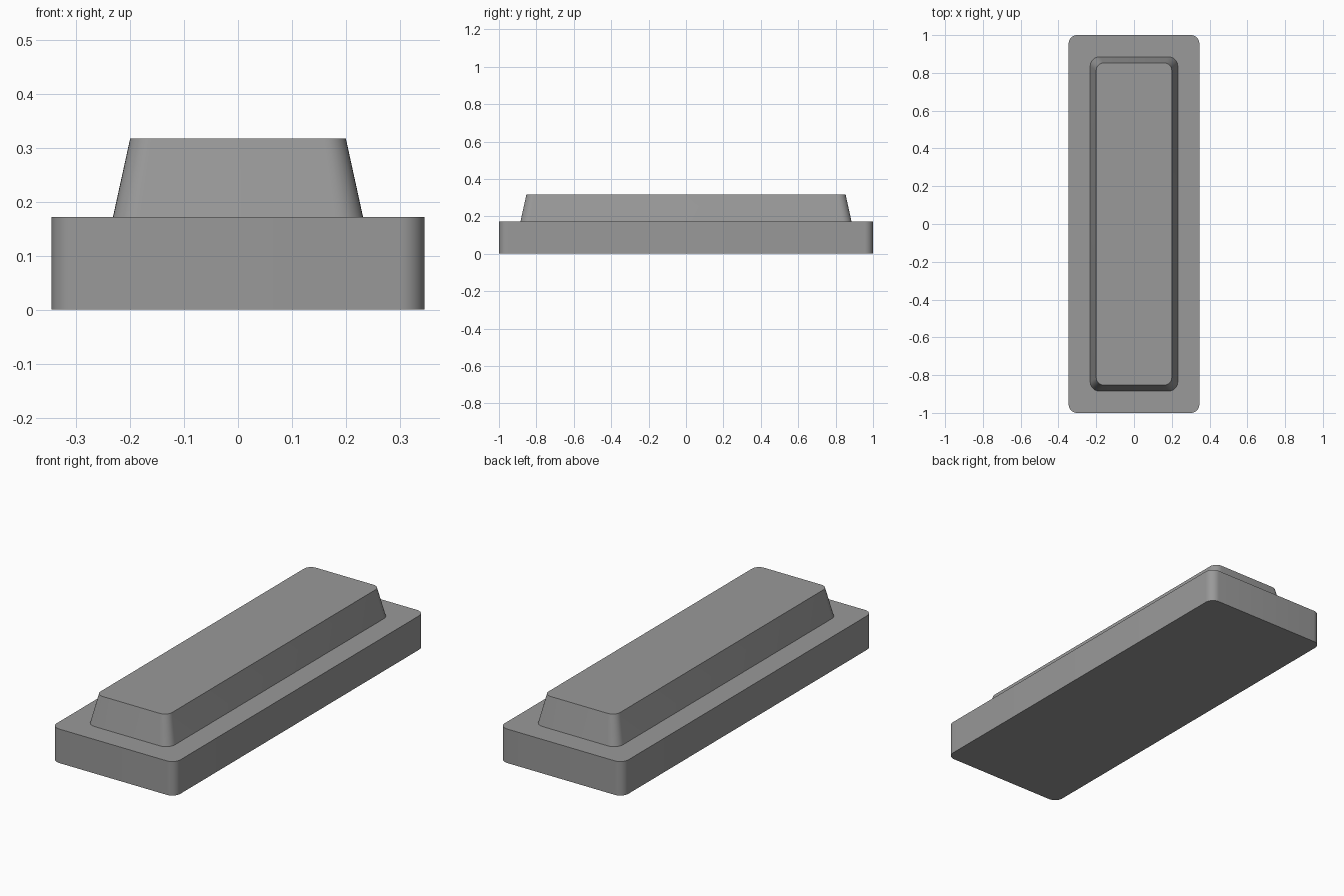
import bpy, bmesh, math

cube = bpy.data.objects.get("Cube")
if cube:
    bpy.data.objects.remove(cube, do_unlink=True)

grey = bpy.data.materials.new("mid_grey")
grey.use_nodes = True
colour = (0.32, 0.32, 0.32, 1)
grey.diffuse_color = colour
grey.node_tree.nodes["Principled BSDF"].inputs["Base Color"].default_value = colour


def rounded_outline(hx, hy, r, steps=8):
    """Counter-clockwise points of a rounded rectangle."""
    points = []
    for corner, (sx, sy) in enumerate([(1, 1), (-1, 1), (-1, -1), (1, -1)]):
        for i in range(steps + 1):
            a = math.pi / 2 * (corner + i / steps)
            points.append((sx * (hx - r) + r * math.cos(a),
                           sy * (hy - r) + r * math.sin(a)))
    return points


def rounded_block(name, lower, upper, z0, z1):
    """Solid lofted between two rounded rectangles (half x, half y, radius)."""
    bm = bmesh.new()
    low, high = [[bm.verts.new((x, y, z)) for x, y in rounded_outline(*size)]
                 for size, z in ((lower, z0), (upper, z1))]
    bm.faces.new(low[::-1])
    bm.faces.new(high)
    for i in range(len(low)):
        j = (i + 1) % len(low)
        bm.faces.new((low[i], low[j], high[j], high[i]))
    mesh = bpy.data.meshes.new(name)
    bm.to_mesh(mesh)
    bm.free()
    mesh.materials.append(grey)
    obj = bpy.data.objects.new(name, mesh)
    bpy.context.collection.objects.link(obj)
    bpy.ops.object.select_all(action='DESELECT')
    obj.select_set(True)
    bpy.context.view_layer.objects.active = obj
    bpy.ops.object.shade_smooth_by_angle(angle=math.radians(30))
    return obj


# Flat slab with rounded vertical corners
base = (0.346, 1.0, 0.045)
rounded_block("base_slab", base, base, 0, 0.172)

# Raised block with sloping sides
rounded_block("tapered_top", (0.232, 0.885, 0.05), (0.2, 0.853, 0.04), 0.172, 0.318)
